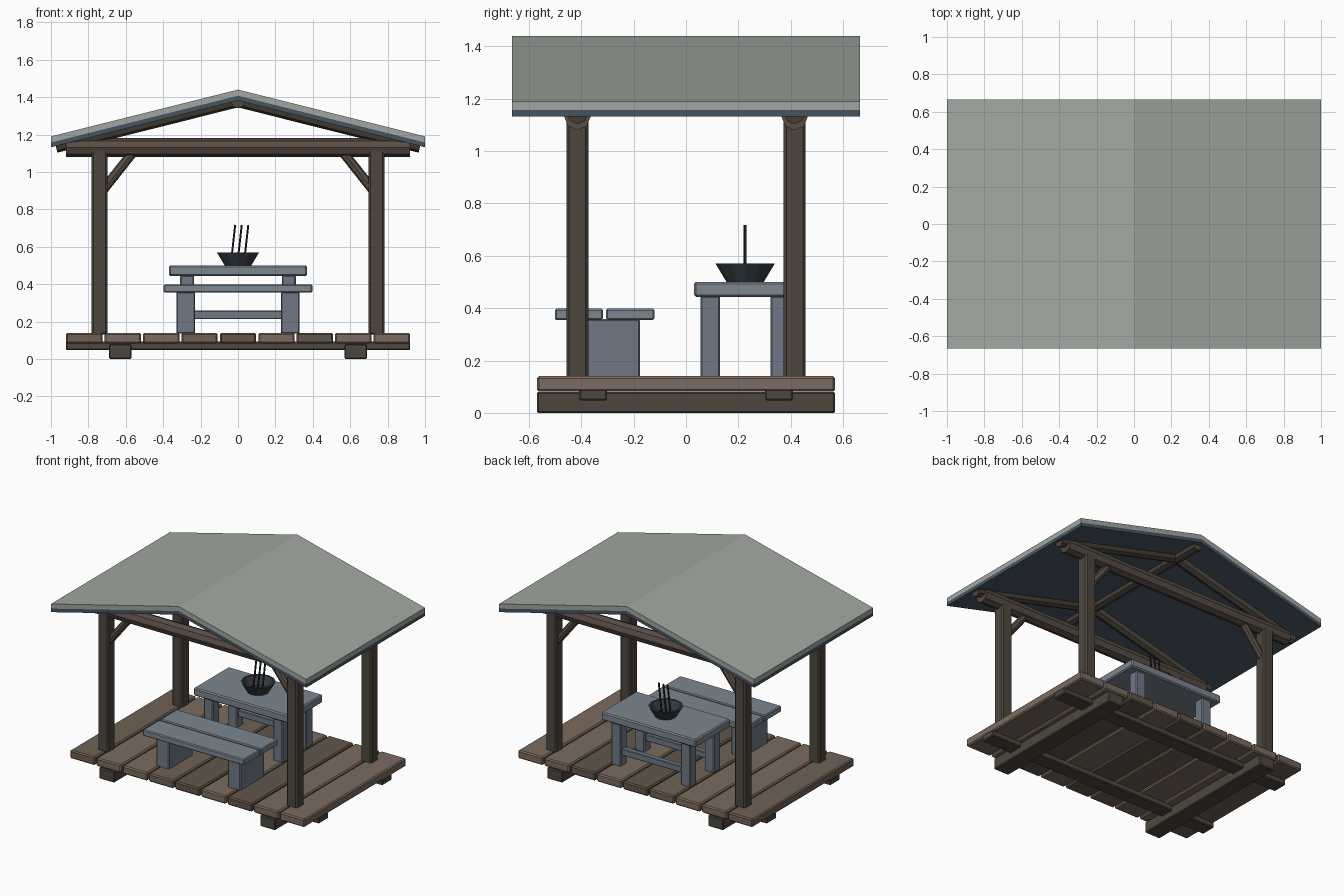
import bpy, bmesh, math, random
from mathutils import Vector

if "Cube" in bpy.data.objects:
    bpy.data.objects.remove(bpy.data.objects["Cube"])

random.seed(3)


def mat(name, r, g, b):
    m = bpy.data.materials.new(name)
    m.diffuse_color = (r, g, b, 1)
    m.use_nodes = True
    m.node_tree.nodes["Principled BSDF"].inputs["Base Color"].default_value = m.diffuse_color
    return m


DARK = mat("dark_wood", 0.075, 0.062, 0.047)
BEAM = mat("beam_wood", 0.10, 0.075, 0.058)
PLANKS = [mat("plank_a", 0.16, 0.12, 0.09), mat("plank_b", 0.12, 0.092, 0.07),
          mat("plank_c", 0.20, 0.15, 0.115)]
BLUE = mat("painted_wood", 0.20, 0.24, 0.28)
BLUE_LEG = mat("painted_leg", 0.16, 0.19, 0.24)
ROOF = mat("roof_grey", 0.36, 0.39, 0.36)
LINING = mat("roof_lining", 0.06, 0.09, 0.12)
BOWL = mat("bowl_dark", 0.035, 0.045, 0.055)
STICK = mat("stick_dark", 0.03, 0.02, 0.018)


def finish(name, bm, material):
    bmesh.ops.recalc_face_normals(bm, faces=bm.faces)
    me = bpy.data.meshes.new(name)
    bm.to_mesh(me)
    bm.free()
    me.materials.append(material)
    ob = bpy.data.objects.new(name, me)
    bpy.context.collection.objects.link(ob)
    return ob


def box(name, x0, x1, y0, y1, z0, z1, material, bevel=0.006):
    bm = bmesh.new()
    bmesh.ops.create_cube(bm, size=1)
    for v in bm.verts:
        v.co = ((x0 + x1) / 2 + v.co.x * (x1 - x0),
                (y0 + y1) / 2 + v.co.y * (y1 - y0),
                (z0 + z1) / 2 + v.co.z * (z1 - z0))
    bmesh.ops.bevel(bm, geom=bm.edges[:], offset=bevel, segments=1, affect='EDGES')
    return finish(name, bm, material)


def log(name, a, b, r, material, sides=8):
    """Straight pole from a to b, one vertex pointing down."""
    a, b = Vector(a), Vector(b)
    d = (b - a).normalized()
    side = d.cross(Vector((0, 0, 1))).normalized()
    up = side.cross(d)
    bm = bmesh.new()
    rings = []
    for p in (a, b):
        rings.append([bm.verts.new(p + r * (math.cos(t) * side + math.sin(t) * up))
                      for t in (2 * math.pi * i / sides for i in range(sides))])
    for i in range(sides):
        j = (i + 1) % sides
        bm.faces.new((rings[0][i], rings[0][j], rings[1][j], rings[1][i]))
    bm.faces.new(rings[0])
    bm.faces.new(rings[1])
    return finish(name, bm, material)


def gable(name, apex, thick, material):
    """Chevron profile extruded along y."""
    prof = [(-1, apex - 0.25), (0, apex), (1, apex - 0.25),
            (1, apex - 0.25 - thick), (0, apex - thick), (-1, apex - 0.25 - thick)]
    bm = bmesh.new()
    f, k = [[bm.verts.new((x, y, z)) for x, z in prof] for y in (-0.665, 0.665)]
    for i in range(6):
        j = (i + 1) % 6
        bm.faces.new((f[i], f[j], k[j], k[i]))
    for e in (f, k):
        bm.faces.new((e[0], e[1], e[4], e[5]))
        bm.faces.new((e[1], e[2], e[3], e[4]))
    return finish(name, bm, material)


# Deck: bearers, joists and nine planks
for s in (-1, 1):
    box("deck_bearer", s * 0.63 - 0.06, s * 0.63 + 0.06, -0.57, 0.57, 0, 0.08, DARK)
    box("deck_joist", -0.92, 0.92, s * 0.355 - 0.053, s * 0.355 + 0.053, 0.047, 0.092, DARK)
for i in range(9):
    x = (i - 4) * 0.2055
    box("deck_plank", x - 0.097, x + 0.097, -0.57, 0.57, 0.082, 0.14,
        random.choice(PLANKS), 0.008)

# Frame: posts, tie beams, braces, rafters and ridge pole
for sy in (-1, 1):
    y = sy * 0.415
    log("tie_beam", (-0.92, y, 1.13), (0.92, y, 1.13), 0.05, BEAM)
    for sx in (-1, 1):
        box("post", sx * 0.74 - 0.042, sx * 0.74 + 0.042, y - 0.042, y + 0.042,
            0.13, 1.13, DARK, 0.01)
        log("brace", (sx * 0.74, y, 0.88), (sx * 0.55, y, 1.12), 0.026, BEAM)
        log("rafter", (0, y, 1.386), (sx * 0.975, y, 1.142), 0.04, DARK)
log("ridge_pole", (0, -0.63, 1.38), (0, 0.63, 1.38), 0.04, DARK)

# Roof: grey covering over a dark lining
gable("roof_covering", 1.44, 0.033, ROOF)
gable("roof_lining", 1.407, 0.025, LINING)

# Bench: two seat planks on slab legs
for y in (-0.409, -0.213):
    box("bench_seat", -0.397, 0.397, y - 0.092, y + 0.092, 0.355, 0.398, BLUE)
for s in (-1, 1):
    box("bench_leg", s * 0.28 - 0.05, s * 0.28 + 0.05, -0.445, -0.175, 0.135, 0.358, BLUE_LEG)

# Table: top, four legs and two rails
TY = 0.226
box("table_top", -0.37, 0.37, TY - 0.196, TY + 0.196, 0.443, 0.5, BLUE, 0.008)
for sy in (-1, 1):
    y = TY + sy * 0.133
    box("table_rail", -0.26, 0.26, y - 0.02, y + 0.02, 0.213, 0.258, BLUE_LEG, 0.004)
    for sx in (-1, 1):
        box("table_leg", sx * 0.272 - 0.037, sx * 0.272 + 0.037,
            y - 0.037, y + 0.037, 0.135, 0.447, BLUE_LEG)

# Bowl: open lathe with an inner wall
N = 12
bm = bmesh.new()
rings = [[bm.verts.new((r * math.cos(2 * math.pi * i / N),
                        TY + r * math.sin(2 * math.pi * i / N), z)) for i in range(N)]
         for r, z in ((0.07, 0.498), (0.113, 0.57), (0.098, 0.57), (0.06, 0.515))]
for a, b in zip(rings, rings[1:]):
    for i in range(N):
        j = (i + 1) % N
        bm.faces.new((a[i], a[j], b[j], b[i]))
bm.faces.new(rings[0])
bm.faces.new(rings[-1])
finish("bowl", bm, BOWL)

# Three slightly leaning sticks in the bowl
for x in (-0.015, 0.02, 0.055):
    log("stick", (x - 0.023, TY, 0.512), (x, TY, 0.717), 0.006, STICK, 6)
